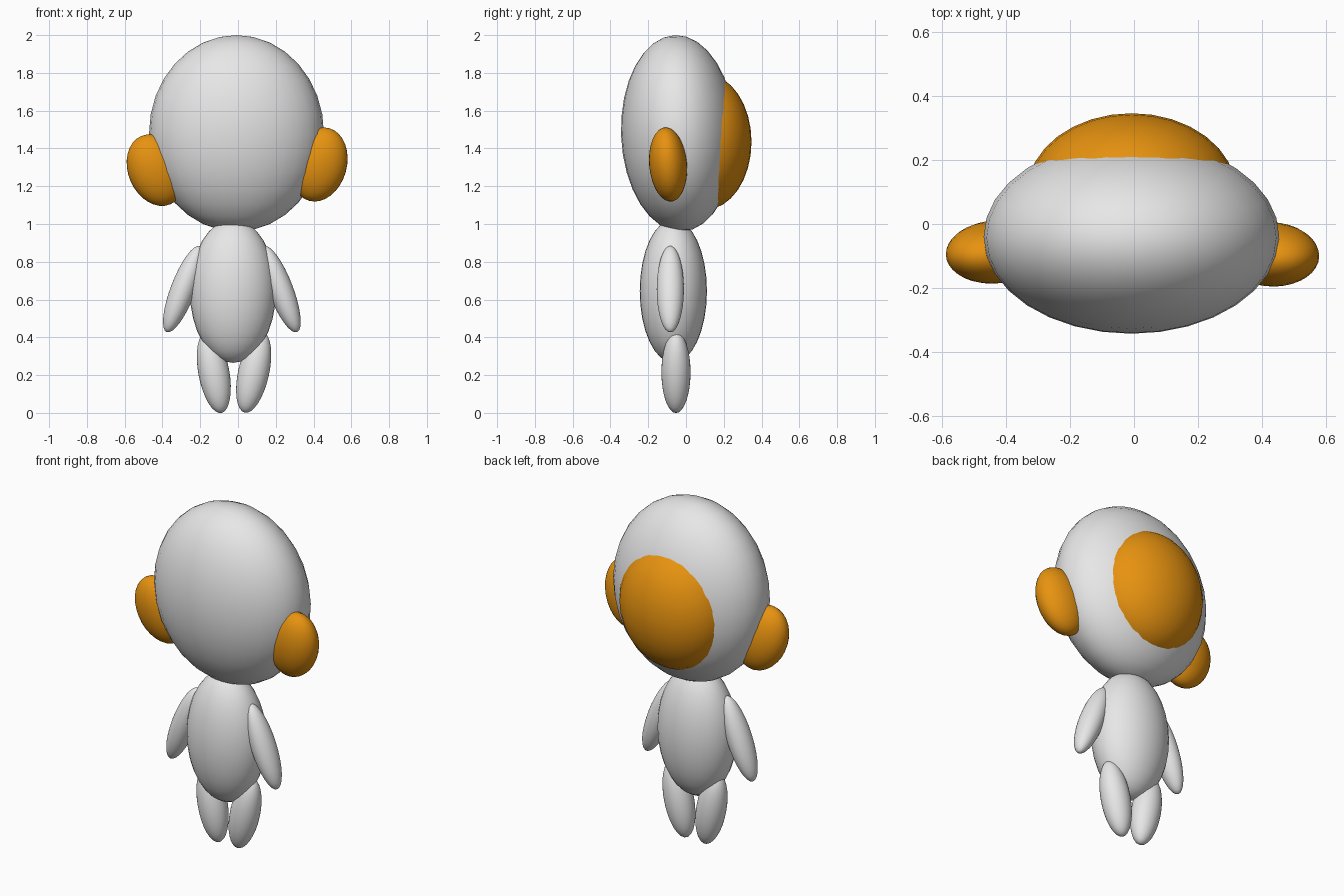
import bpy
from math import radians

cube = bpy.data.objects.get("Cube")
if cube:
    bpy.data.objects.remove(cube, do_unlink=True)


def make_material(name, colour):
    mat = bpy.data.materials.new(name)
    mat.use_nodes = True
    mat.diffuse_color = colour
    mat.node_tree.nodes["Principled BSDF"].inputs["Base Color"].default_value = colour
    return mat


grey = make_material("light grey", (0.8, 0.8, 0.8, 1))
orange = make_material("warm orange", (0.8, 0.29, 0.005, 1))


def ellipsoid(name, centre, radii, mat, lean=0, pitch=0):
    """Smooth ellipsoid; lean tips its top towards +x, pitch towards -y (degrees)."""
    bpy.ops.mesh.primitive_uv_sphere_add(
        segments=32, ring_count=16, radius=1, location=centre,
        rotation=(radians(pitch), radians(lean), 0))
    obj = bpy.context.object
    obj.name = obj.data.name = name
    obj.scale = radii
    bpy.ops.object.transform_apply(location=False, rotation=False, scale=True)
    bpy.ops.object.shade_smooth()
    obj.data.materials.append(mat)
    return obj


# Head with the bulge of hair at the back
ellipsoid("head", (-0.008, -0.04, 1.48), (0.463, 0.304, 0.52), grey, pitch=2)
ellipsoid("hair_back", (-0.007, 0.1, 1.435), (0.328, 0.247, 0.36), orange)

# Side hair buns, slightly uneven
ellipsoid("bun_left", (0.43, -0.095, 1.315), (0.146, 0.1, 0.2), orange, 15.5, 5)
ellipsoid("bun_right", (-0.435, -0.088, 1.285), (0.146, 0.098, 0.197), orange, -23, 5)

# Torso
ellipsoid("body", (-0.027, -0.067, 0.645), (0.228, 0.178, 0.38), grey)

# Arms and legs
for side, sign, arm_x, leg_x, leg_lean in (("left", 1, 0.225, 0.083, 12.5),
                                           ("right", -1, -0.29, -0.128, 10.5)):
    ellipsoid("arm_" + side, (arm_x, -0.083, 0.655), (0.066, 0.072, 0.244), grey, -21 * sign)
    ellipsoid("leg_" + side, (leg_x, -0.053, 0.215), (0.082, 0.077, 0.219), grey, leg_lean * sign)
